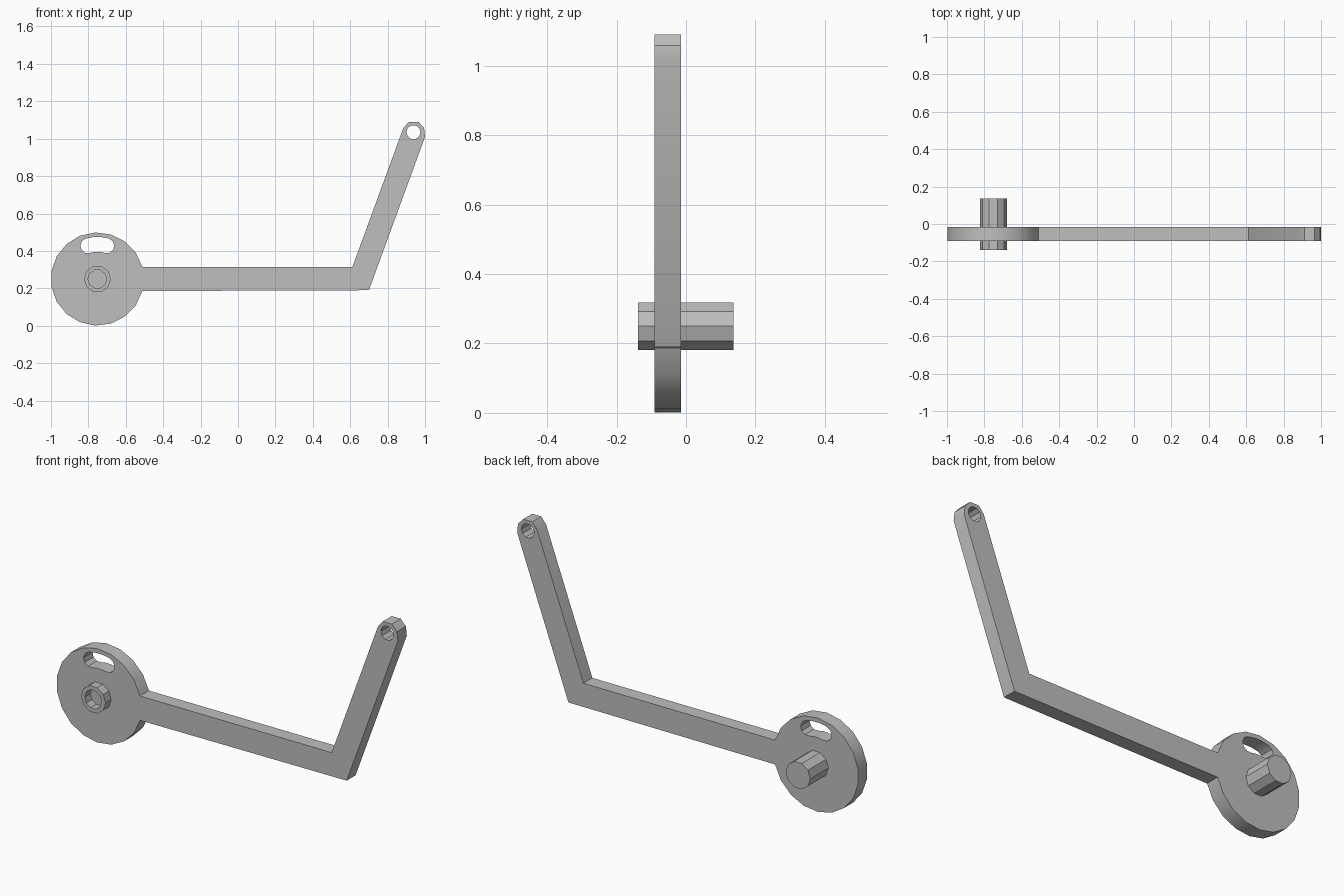
import bpy, bmesh
from math import sin, cos, pi, radians

cube = bpy.data.objects.get("Cube")
if cube:
    bpy.data.objects.remove(cube, do_unlink=True)

grey = bpy.data.materials.new("plain grey")
grey.use_nodes = True
colour = (0.52, 0.52, 0.52, 1)
grey.diffuse_color = colour
grey.node_tree.nodes["Principled BSDF"].inputs["Base Color"].default_value = colour

HUB = (-0.752, 0.25)
HUB_R = 0.249


def arc(centre, r, start, end, steps):
    """Points along an arc in the x-z plane, both ends included."""
    angles = [radians(start + (end - start) * i / steps) for i in range(steps + 1)]
    return [(centre[0] + r * cos(a), centre[1] + r * sin(a)) for a in angles]


def finish(bm, name):
    bmesh.ops.recalc_face_normals(bm, faces=bm.faces)
    mesh = bpy.data.meshes.new(name)
    bm.to_mesh(mesh)
    bm.free()
    mesh.materials.append(grey)
    obj = bpy.data.objects.new(name, mesh)
    bpy.context.collection.objects.link(obj)
    bpy.ops.object.select_all(action='DESELECT')
    obj.select_set(True)
    bpy.context.view_layer.objects.active = obj
    bpy.ops.object.shade_smooth_by_angle(angle=radians(30))
    return obj


def plate(name, loops, front, back):
    """Flat plate from an outline followed by its holes."""
    bm = bmesh.new()
    for loop in loops:
        verts = [bm.verts.new((x, front, z)) for x, z in loop]
        for a, b in zip(verts, verts[1:] + verts[:1]):
            bm.edges.new((a, b))
    bmesh.ops.triangle_fill(bm, edges=bm.edges[:], use_beauty=True, normal=(0, -1, 0))
    solid = bmesh.ops.extrude_face_region(bm, geom=bm.faces[:], use_keep_orig=True)
    moved = [g for g in solid["geom"] if isinstance(g, bmesh.types.BMVert)]
    bmesh.ops.translate(bm, verts=moved, vec=(0, back - front, 0))
    return finish(bm, name)


# Lever: round hub, straight arm, bent arm with rounded tip
outline = arc(HUB, HUB_R, 15, 345, 17)
outline += [(0.70, 0.19), (1.0, 1.01), (0.995, 1.058), (0.965, 1.09),
            (0.912, 1.09), (0.883, 1.055), (0.612, 0.315)]

# Curved slot above the hub centre
SLOT_R, SLOT_HALF, SPREAD = 0.185, 0.04, 16
right_end = arc(HUB, SLOT_R, 90 - SPREAD, 90, 1)[0]
left_end = arc(HUB, SLOT_R, 90 + SPREAD, 90, 1)[0]
slot = arc(HUB, SLOT_R + SLOT_HALF, 90 - SPREAD, 90 + SPREAD, 3)
slot += arc(left_end, SLOT_HALF, 90 + SPREAD, 270 + SPREAD, 5)[1:-1]
slot += arc(HUB, SLOT_R - SLOT_HALF, 90 + SPREAD, 90 - SPREAD, 3)
slot += arc(right_end, SLOT_HALF, -90 - SPREAD, 90 - SPREAD, 5)[1:-1]

tip_hole = arc((0.938, 1.035), 0.038, 0, 324, 9)
plate("lever_plate", [outline, slot, tip_hole], -0.09, -0.015)

# Hub shaft: ten-sided, with a blind bore in the front
bm = bmesh.new()
profile = [(0.072, 0.137), (0.072, -0.138), (0.05, -0.138), (0.05, 0.06)]
rings = [[bm.verts.new((x, y, z)) for x, z in arc(HUB, r, 0, 324, 9)]
         for r, y in profile]
for a, b in zip(rings, rings[1:]):
    for i in range(10):
        j = (i + 1) % 10
        bm.faces.new((a[i], a[j], b[j], b[i]))
bm.faces.new(rings[0])
bm.faces.new(rings[-1])
finish(bm, "hub_shaft")
